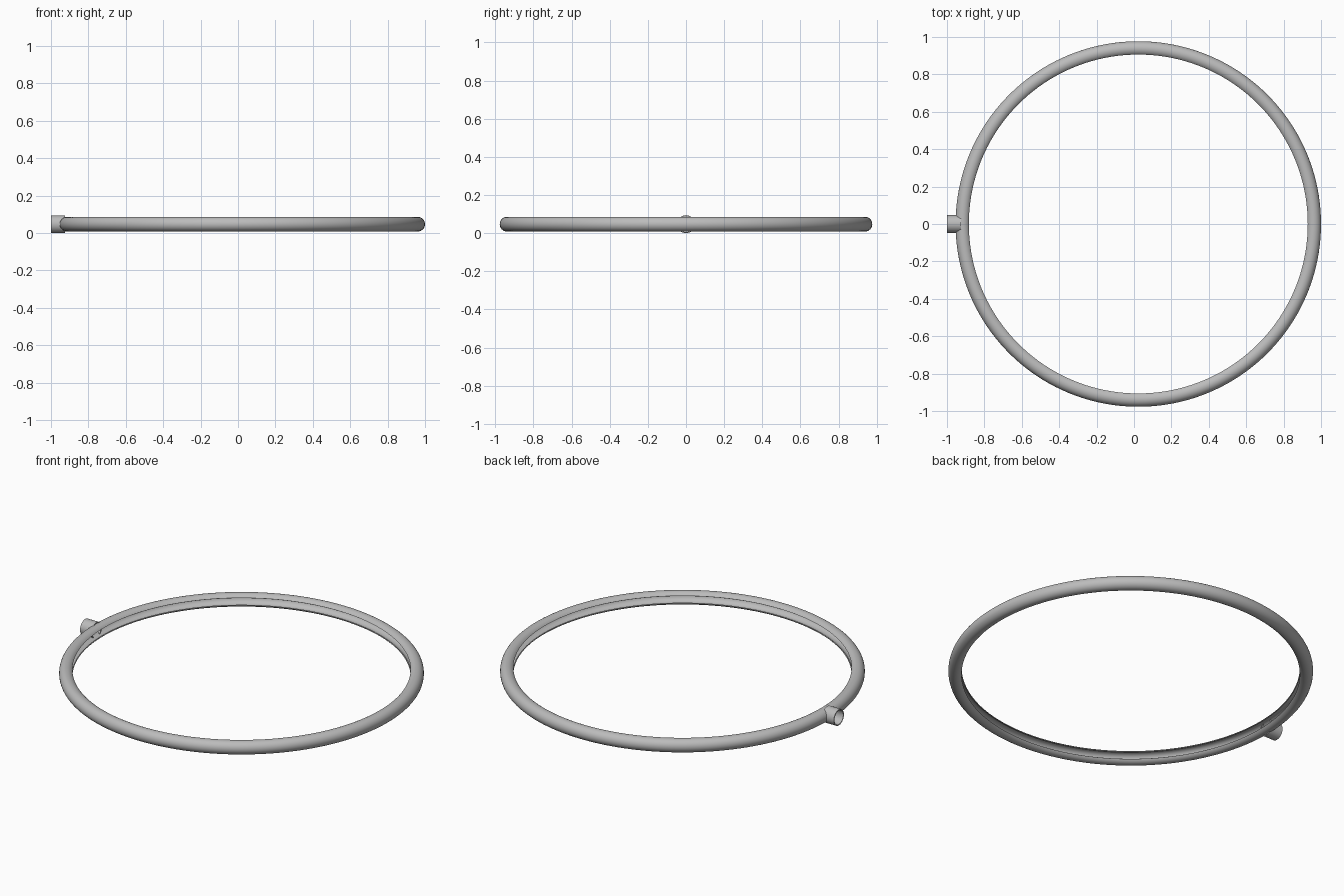
import bpy, bmesh, math
from mathutils import Vector, Matrix

cube = bpy.data.objects.get("Cube")
if cube:
    bpy.data.objects.remove(cube)

metal = bpy.data.materials.new("grey metal")
metal.use_nodes = True
grey = (0.5, 0.5, 0.5, 1)
metal.diffuse_color = grey
metal.node_tree.nodes["Principled BSDF"].inputs["Base Color"].default_value = grey

AXIS_Z = 0.047      # height of the tube and socket centre lines
RING_X = 0.023      # ring centre
RING_R = 0.938      # radius of the tube centre line
TUBE_R = 0.039
WALL = 0.005


def lathe(name, profile, steps, matrix):
    """Revolve a closed (radius, height) profile around z, then place it."""
    bm = bmesh.new()
    rings = []
    for i in range(steps):
        a = math.tau * i / steps
        rings.append([bm.verts.new((r * math.cos(a), r * math.sin(a), h))
                      for r, h in profile])
    n = len(profile)
    for i in range(steps):
        p, q = rings[i], rings[(i + 1) % steps]
        for j in range(n):
            k = (j + 1) % n
            bm.faces.new((p[j], q[j], q[k], p[k]))
    bmesh.ops.recalc_face_normals(bm, faces=bm.faces)
    bm.transform(matrix)
    mesh = bpy.data.meshes.new(name)
    bm.to_mesh(mesh)
    bm.free()
    mesh.materials.append(metal)
    obj = bpy.data.objects.new(name, mesh)
    bpy.context.collection.objects.link(obj)
    bpy.ops.object.select_all(action='DESELECT')
    obj.select_set(True)
    bpy.context.view_layer.objects.active = obj
    bpy.ops.object.shade_smooth_by_angle(angle=math.radians(35))
    return obj


def arc(radius, limit, count):
    """Arc around the tube centre, open toward the middle of the ring."""
    angles = [limit * (2 * i / (count - 1) - 1) for i in range(count)]
    return [(RING_R + radius * math.cos(a), radius * math.sin(a)) for a in angles]


# Hollow tube ring with a continuous slot along its inner side
slot_edge = math.pi - math.acos(0.032 / TUBE_R)
profile = arc(TUBE_R, slot_edge, 29) + arc(TUBE_R - WALL, slot_edge, 29)[::-1]
lathe("slotted_ring", profile, 160, Matrix.Translation((RING_X, 0, AXIS_Z)))

# Open pipe socket saddled on the outside of the ring
length = 0.075
bore = AXIS_Z - 0.006
socket = [(bore, 0), (AXIS_Z, 0), (AXIS_Z, length), (bore, length)]
lathe("pipe_socket", socket, 48,
      Matrix.Translation((-1, 0, AXIS_Z)) @ Matrix.Rotation(math.pi / 2, 4, 'Y'))
